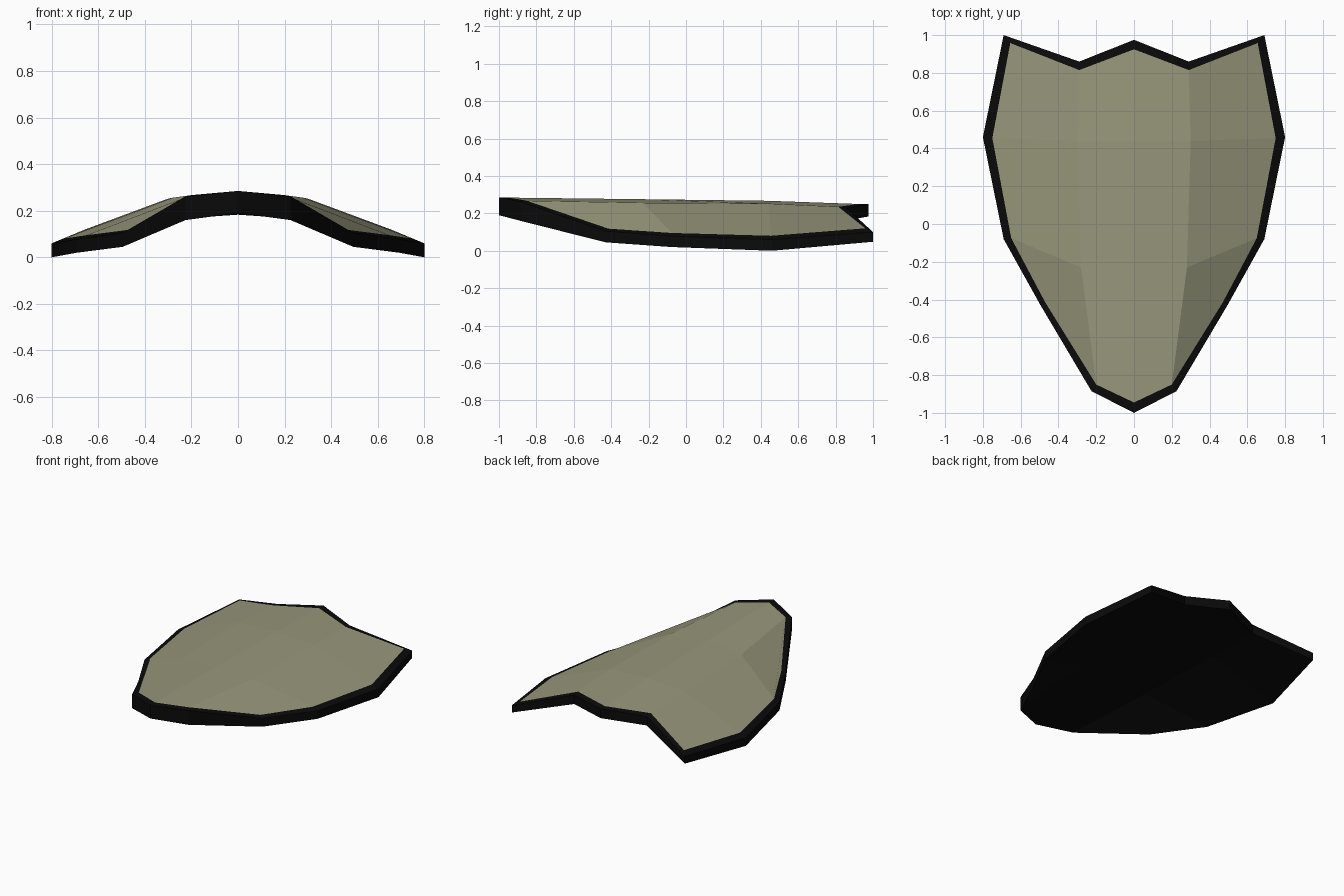
import bpy

if "Cube" in bpy.data.objects:
    bpy.data.objects.remove(bpy.data.objects["Cube"])

# Half outline, clockwise from the top middle: x, y, top z, bottom z
OUTER = [(0, .975, .25, .183), (.29, .86, .228, .163), (.69, 1.0, .10, .048),
         (.80, .46, .06, 0), (.69, -.08, .078, .02), (.495, -.43, .105, .045),
         (.225, -.885, .262, .16), (0, -1.0, .285, .19)]
# Inner edge of the rim, flush with the panel
INNER = [(0, .925, .25), (.29, .815, .235), (.655, .958, .12), (.75, .455, .08),
         (.65, -.075, .095), (.47, -.415, .118), (.20, -.85, .267), (0, -.945, .284)]
# Crease points inside the panel, shared by the front and the back skin
CREASE = [(.30, .44, .252), (.28, -.23, .256), (0, .44, .267), (0, -.27, .276)]
FACETS = [(0, 1, 8, 10), (1, 2, 3, 8), (8, 3, 4, 9), (9, 4, 5, 6),
          (10, 8, 9, 11), (11, 9, 6, 7)]
THICK = .075


def material(name, color):
    mat = bpy.data.materials.new(name)
    mat.diffuse_color = (*color, 1)
    mat.use_nodes = True
    mat.node_tree.nodes["Principled BSDF"].inputs["Base Color"].default_value = mat.diffuse_color
    return mat


def half_part(name, verts, faces, mat):
    """Flat-faced half mesh completed by a mirror across x."""
    mesh = bpy.data.meshes.new(name)
    mesh.from_pydata(verts, [], faces)
    mesh.materials.append(mat)
    obj = bpy.data.objects.new(name, mesh)
    bpy.context.collection.objects.link(obj)
    mirror = obj.modifiers.new("mirror", 'MIRROR')
    mirror.use_clip = True
    mirror.merge_threshold = .0005
    return obj


olive = material("olive", (.31, .31, .20))
black = material("black", (.003, .003, .003))

# Faceted front panel
half_part("shield_panel", INNER + CREASE, [f[::-1] for f in FACETS], olive)

# Rim band, outer edge and hollow back
n = len(OUTER)
verts = INNER + [(x, y, t) for x, y, t, b in OUTER] + [(x, y, b) for x, y, t, b in OUTER]
verts += [(x, y, z - THICK) for x, y, z in CREASE]
faces = []
for i in range(n - 1):
    faces.append((i, i + 1, n + i + 1, n + i))
    faces.append((n + i, n + i + 1, 2 * n + i + 1, 2 * n + i))
faces += [tuple(2 * n + k for k in f) for f in FACETS]
half_part("shield_rim_and_back", verts, faces, black)
